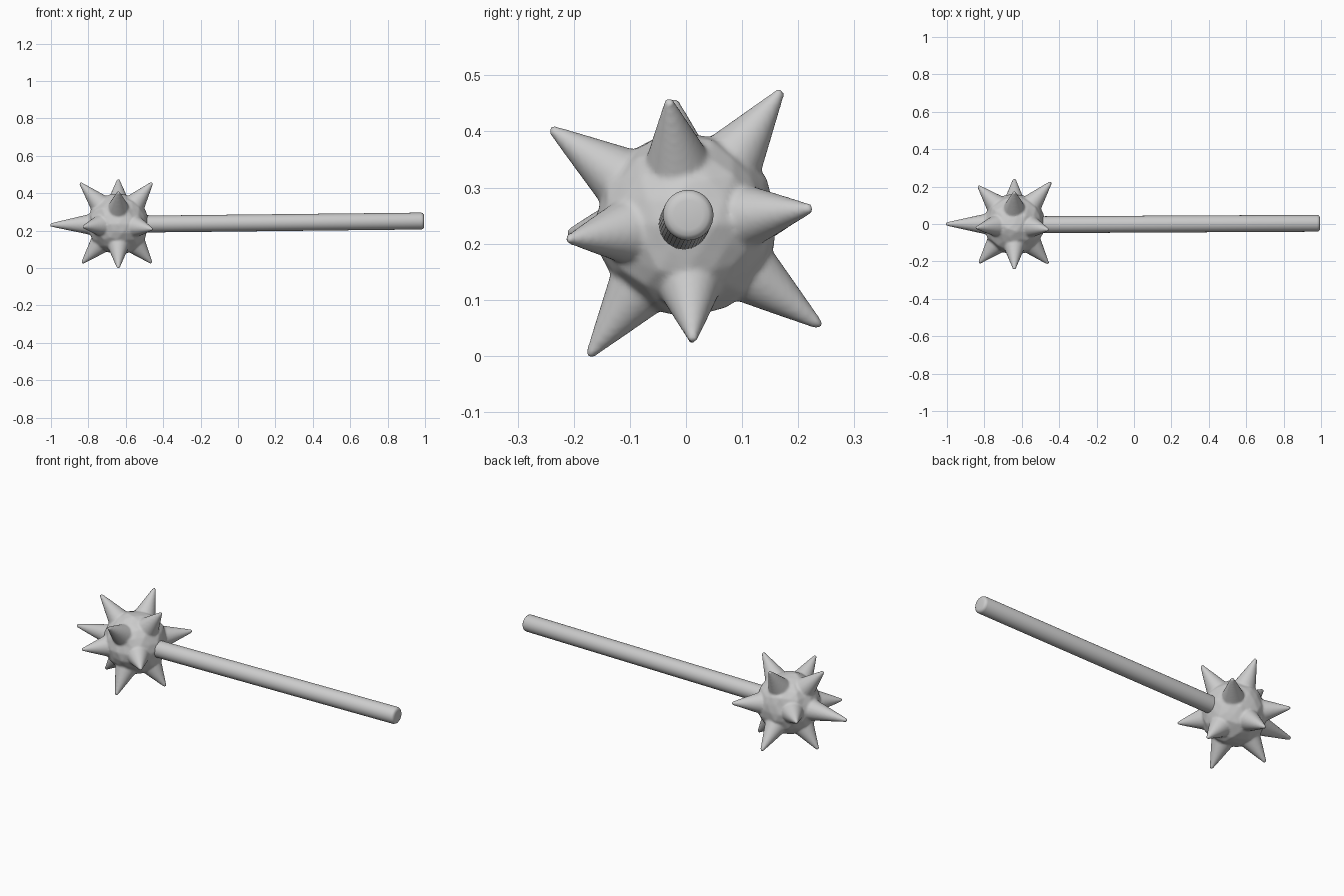
import bpy, bmesh, math, random
from mathutils import Vector, Matrix

if "Cube" in bpy.data.objects:
    bpy.data.objects.remove(bpy.data.objects["Cube"], do_unlink=True)
random.seed(4)

grey = bpy.data.materials.new("plain_grey")
grey.use_nodes = True
colour = (0.6, 0.6, 0.6, 1)
grey.diffuse_color = colour
grey.node_tree.nodes["Principled BSDF"].inputs["Base Color"].default_value = colour

CENTRE = Vector((-0.64, 0, 0.235))


def finish(bm, name):
    mesh = bpy.data.meshes.new(name)
    bmesh.ops.recalc_face_normals(bm, faces=bm.faces)
    bm.to_mesh(mesh)
    bm.free()
    obj = bpy.data.objects.new(name, mesh)
    bpy.context.collection.objects.link(obj)
    mesh.materials.append(grey)
    return obj


def lathe(bm, profile, origin, axis, sides):
    """Closed solid of revolution from (distance, radius) pairs along an axis."""
    turn = axis.to_track_quat('Z', 'Y').to_matrix().to_4x4()
    place = Matrix.Translation(origin) @ turn
    rings = []
    for d, r in profile:
        rings.append([bm.verts.new(place @ Vector((r * math.cos(a), r * math.sin(a), d)))
                      for a in (2 * math.pi * i / sides for i in range(sides))])
    for low, high in zip(rings, rings[1:]):
        for i in range(sides):
            j = (i + 1) % sides
            bm.faces.new((low[i], low[j], high[j], high[i]))
    bm.faces.new(rings[0][::-1])
    bm.faces.new(rings[-1])


# Head: slightly lumpy ball
bm = bmesh.new()
bmesh.ops.create_icosphere(bm, subdivisions=3, radius=0.163,
                           matrix=Matrix.Translation(CENTRE))
for v in bm.verts:
    v.co += (v.co - CENTRE) * random.uniform(-0.03, 0.03)

# Spike tips: one on the end, a ring round the middle, a ring on each side
tips = [(-1.0, 0, 0.23)]
tips += [(-0.64, y, z) for y, z in
         ((0.167, 0.468), (-0.237, 0.402), (0.236, 0.056), (-0.17, 0.004))]
tips += [(-0.462, -0.03, 0.452), (-0.447, 0.22, 0.262),
         (-0.465, 0.012, 0.03), (-0.462, -0.208, 0.208)]
tips += [(-0.84, -0.02, 0.45), (-0.83, 0.2, 0.25),
         (-0.83, 0.012, 0.03), (-0.825, -0.205, 0.22)]
for tip in tips:
    axis = Vector(tip) - CENTRE
    length = axis.length + 0.006
    profile = [(0.05, 0.07), (0.125, 0.069), (0.15, 0.056),
               (length - 0.012, 0.011), (length - 0.004, 0.009), (length, 0.005)]
    lathe(bm, profile, CENTRE, axis.normalized(), 20)
head = finish(bm, "spiked_head")

# Fuse the ball and spikes into one soft surface
fuse = head.modifiers.new("fuse", 'REMESH')
fuse.mode = 'VOXEL'
fuse.voxel_size = 0.006
fuse.use_smooth_shade = True
soften = head.modifiers.new("soften", 'SMOOTH')
soften.factor = 0.5
soften.iterations = 4

# Handle: straight rod with a rounded end, tilted very slightly
bm = bmesh.new()
start, end = Vector((-0.56, -0.004, 0.234)), Vector((0.995, 0.004, 0.251))
axis = end - start
n = axis.length
lathe(bm, [(0, 0.045), (n - 0.016, 0.045), (n - 0.007, 0.042),
           (n - 0.002, 0.036), (n, 0.026)], start, axis.normalized(), 40)
handle = finish(bm, "handle")
bpy.ops.object.select_all(action='DESELECT')
handle.select_set(True)
bpy.context.view_layer.objects.active = handle
bpy.ops.object.shade_smooth_by_angle(angle=math.radians(40))
